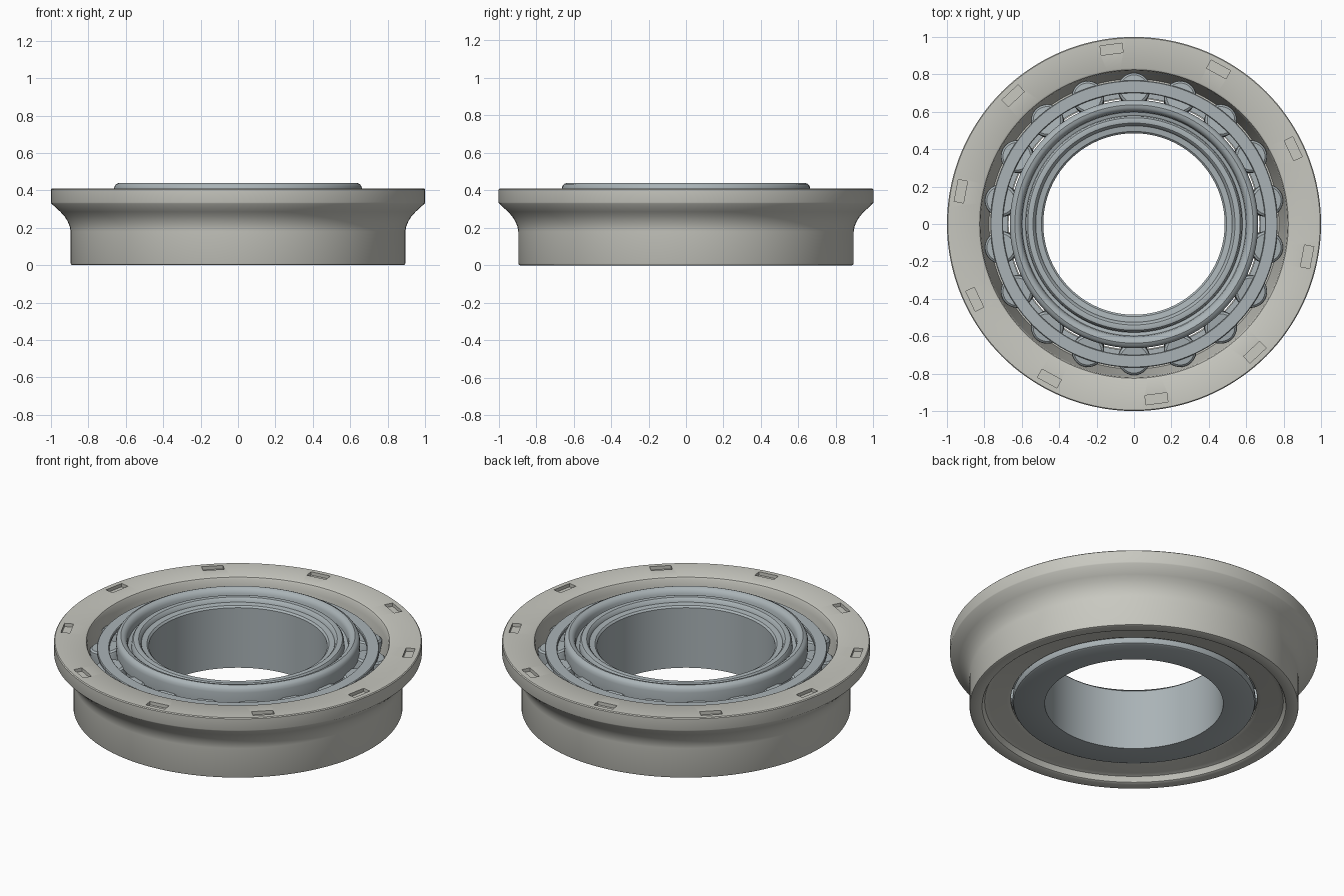
import bpy, bmesh, math
from mathutils import Matrix, Vector

if "Cube" in bpy.data.objects:
    bpy.data.objects.remove(bpy.data.objects["Cube"])

def material(name, col):
    m = bpy.data.materials.new(name)
    m.diffuse_color = (*col, 1)
    m.use_nodes = True
    m.node_tree.nodes["Principled BSDF"].inputs["Base Color"].default_value = m.diffuse_color
    return m

WARM = material("warm_steel", (0.58, 0.58, 0.53))
COOL = material("cool_steel", (0.40, 0.45, 0.47))
TAU = 2 * math.pi

def lathe(bm, profile, segs, matrix=Matrix(), closed=True):
    """Revolve (radius, z) points about z; open profiles get end caps."""
    rings = [[bm.verts.new(matrix @ Vector((r * math.cos(TAU * i / segs), r * math.sin(TAU * i / segs), z)))
              for i in range(segs)] for r, z in profile]
    n = len(rings)
    for k in range(n if closed else n - 1):
        a, b = rings[k], rings[(k + 1) % n]
        for i in range(segs):
            j = (i + 1) % segs
            bm.faces.new((a[i], a[j], b[j], b[i]))
    if not closed:
        bm.faces.new(rings[0][::-1])
        bm.faces.new(rings[-1])

def box(bm, size, matrix):
    bmesh.ops.create_cube(bm, size=1, matrix=matrix @ Matrix.Diagonal((*size, 1)))

def finish(bm, name, mat):
    bmesh.ops.recalc_face_normals(bm, faces=bm.faces)
    me = bpy.data.meshes.new(name)
    bm.to_mesh(me)
    bm.free()
    ob = bpy.data.objects.new(name, me)
    bpy.context.collection.objects.link(ob)
    me.materials.append(mat)
    return ob

def smooth(ob):
    bpy.ops.object.select_all(action='DESELECT')
    ob.select_set(True)
    bpy.context.view_layer.objects.active = ob
    bpy.ops.object.shade_smooth_by_angle(angle=math.radians(32))

# flanged outer ring with tapered raceway and recessed floor
bm = bmesh.new()
lathe(bm, [(0.835, 0), (0.885, 0), (0.892, 0.003), (0.895, 0.01), (0.895, 0.18),
           (0.899, 0.205), (0.911, 0.235), (0.928, 0.262), (0.95, 0.286), (0.998, 0.33),
           (1.0, 0.336), (1.0, 0.405), (0.995, 0.41), (0.835, 0.41), (0.825, 0.405),
           (0.82, 0.395), (0.815, 0.36), (0.775, 0.065), (0.67, 0.065), (0.67, 0.05),
           (0.69, 0.042), (0.79, 0.042), (0.812, 0.034), (0.822, 0.015), (0.826, 0.005)], 144)
outer = finish(bm, "outer_ring", WARM)

# ten shallow slots in the flange
bm = bmesh.new()
for i in range(10):
    rot = Matrix.Rotation(math.radians(97.3 + 36 * i), 4, 'Z')
    box(bm, (0.05, 0.118, 0.06), rot @ Matrix.Translation((0.942, 0, 0.42)))
cutter = finish(bm, "slot_cutter", WARM)
cutter.hide_render = True
mod = outer.modifiers.new("slots", 'BOOLEAN')
mod.operation = 'DIFFERENCE'
mod.object = cutter
mod.solver = 'EXACT'
bpy.context.view_layer.objects.active = outer
bpy.ops.object.modifier_apply(modifier="slots")
bpy.data.objects.remove(cutter)
smooth(outer)

# inner ring: bore, stepped top, rounded rib and tapered raceway
bm = bmesh.new()
lathe(bm, [(0.485, 0.02), (0.645, 0.02), (0.655, 0.025), (0.66, 0.035), (0.66, 0.06),
           (0.612, 0.065), (0.632, 0.335), (0.662, 0.34), (0.664, 0.405), (0.66, 0.422),
           (0.652, 0.433), (0.637, 0.44), (0.622, 0.437), (0.609, 0.428), (0.602, 0.412),
           (0.598, 0.385), (0.58, 0.38), (0.576, 0.408), (0.568, 0.418), (0.555, 0.421),
           (0.54, 0.419), (0.53, 0.41), (0.525, 0.395), (0.495, 0.39), (0.485, 0.38)], 128)
smooth(finish(bm, "inner_ring", COOL))

# eighteen tapered rollers leaning outward
bm = bmesh.new()
low, high = Vector((0.688, 0, 0.075)), Vector((0.724, 0, 0.345))
axis = high - low
L = axis.length
tilt = Matrix.Translation(low) @ Vector((0, 0, 1)).rotation_difference(axis).to_matrix().to_4x4()
for i in range(18):
    rot = Matrix.Rotation(math.radians(10 + 20 * i), 4, 'Z')
    lathe(bm, [(0.062, 0), (0.071, 0.004), (0.075, 0.013), (0.088, L - 0.02),
               (0.085, L - 0.008), (0.074, L)], 28, rot @ tilt, closed=False)
smooth(finish(bm, "rollers", COOL))

# cage: upper and lower rings joined by bars between the rollers
bm = bmesh.new()
lathe(bm, [(0.70, 0.35), (0.768, 0.35), (0.768, 0.362), (0.764, 0.366), (0.704, 0.366), (0.70, 0.362)], 128)
lathe(bm, [(0.675, 0.067), (0.745, 0.067), (0.745, 0.074), (0.675, 0.074)], 128)
for i in range(18):
    rot = Matrix.Rotation(math.radians(20 * i), 4, 'Z')
    box(bm, (0.016, 0.05, 0.29), rot @ Matrix.Translation((0.736, 0, 0.212)) @ Matrix.Rotation(0.13, 4, 'Y'))
smooth(finish(bm, "roller_cage", COOL))
